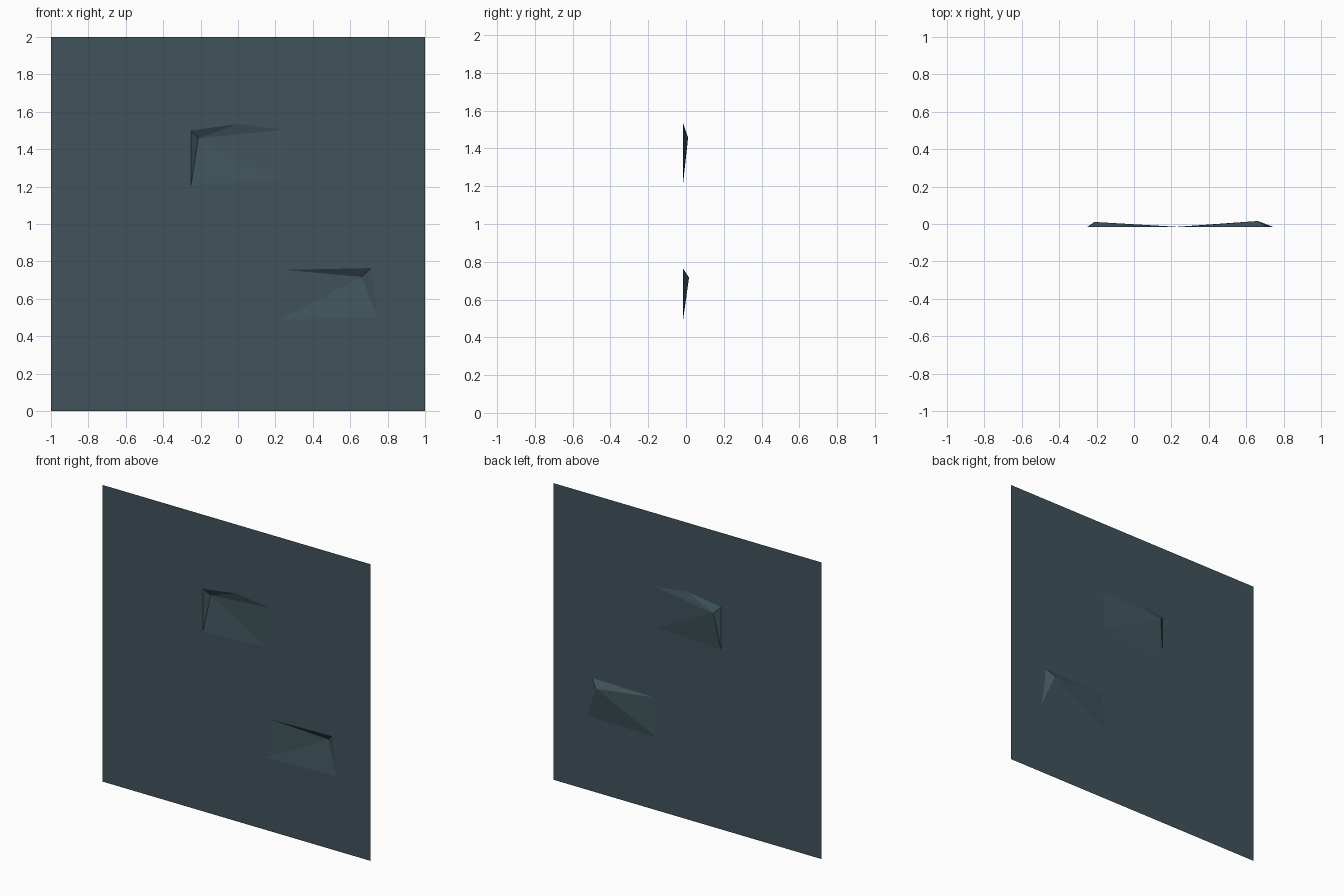
import bpy, bmesh
from mathutils import Vector

if "Cube" in bpy.data.objects:
    bpy.data.objects.remove(bpy.data.objects["Cube"])

FRONT_Y = -0.016

# Single flat colour
mat = bpy.data.materials.new("dark slate")
mat.diffuse_color = (0.051, 0.088, 0.105, 1)
mat.use_nodes = True
mat.node_tree.nodes["Principled BSDF"].inputs["Base Color"].default_value = mat.diffuse_color

# Each dent: rim outline (x, z) and deepest point (x, y, z)
dents = [
    ([(-0.25, 1.5), (0, 1.535), (0.245, 1.505), (0.222, 1.237), (-0.25, 1.21)],
     (-0.212, 0.011, 1.457)),
    ([(0.25, 0.755), (0.712, 0.764), (0.745, 0.502), (0.218, 0.488)],
     (0.662, 0.016, 0.717)),
]

bm = bmesh.new()


def add_loop(points):
    verts = [bm.verts.new((x, FRONT_Y, z)) for x, z in points]
    edges = [bm.edges.new((v, verts[i - 1])) for i, v in enumerate(verts)]
    return verts, edges


# Flat sheet with the dent outlines left open
_, edges = add_loop([(-1, 0), (1, 0), (1, 2), (-1, 2)])
rims = []
for outline, _ in dents:
    rim, rim_edges = add_loop(outline)
    rims.append(rim)
    edges += rim_edges
bmesh.ops.triangle_fill(bm, edges=edges, use_beauty=True, use_dissolve=False,
                        normal=Vector((0, -1, 0)))

# Chipped dents: triangles fanning from each rim to its deepest point
for rim, (_, deep) in zip(rims, dents):
    tip = bm.verts.new(deep)
    for i, v in enumerate(rim):
        bm.faces.new((rim[i - 1], v, tip))

# All faces look toward the front
bm.normal_update()
for f in bm.faces:
    if f.normal.y > 0:
        f.normal_flip()

mesh = bpy.data.meshes.new("wall_panel")
bm.to_mesh(mesh)
bm.free()
mesh.materials.append(mat)
panel = bpy.data.objects.new("wall_panel", mesh)
bpy.context.collection.objects.link(panel)
